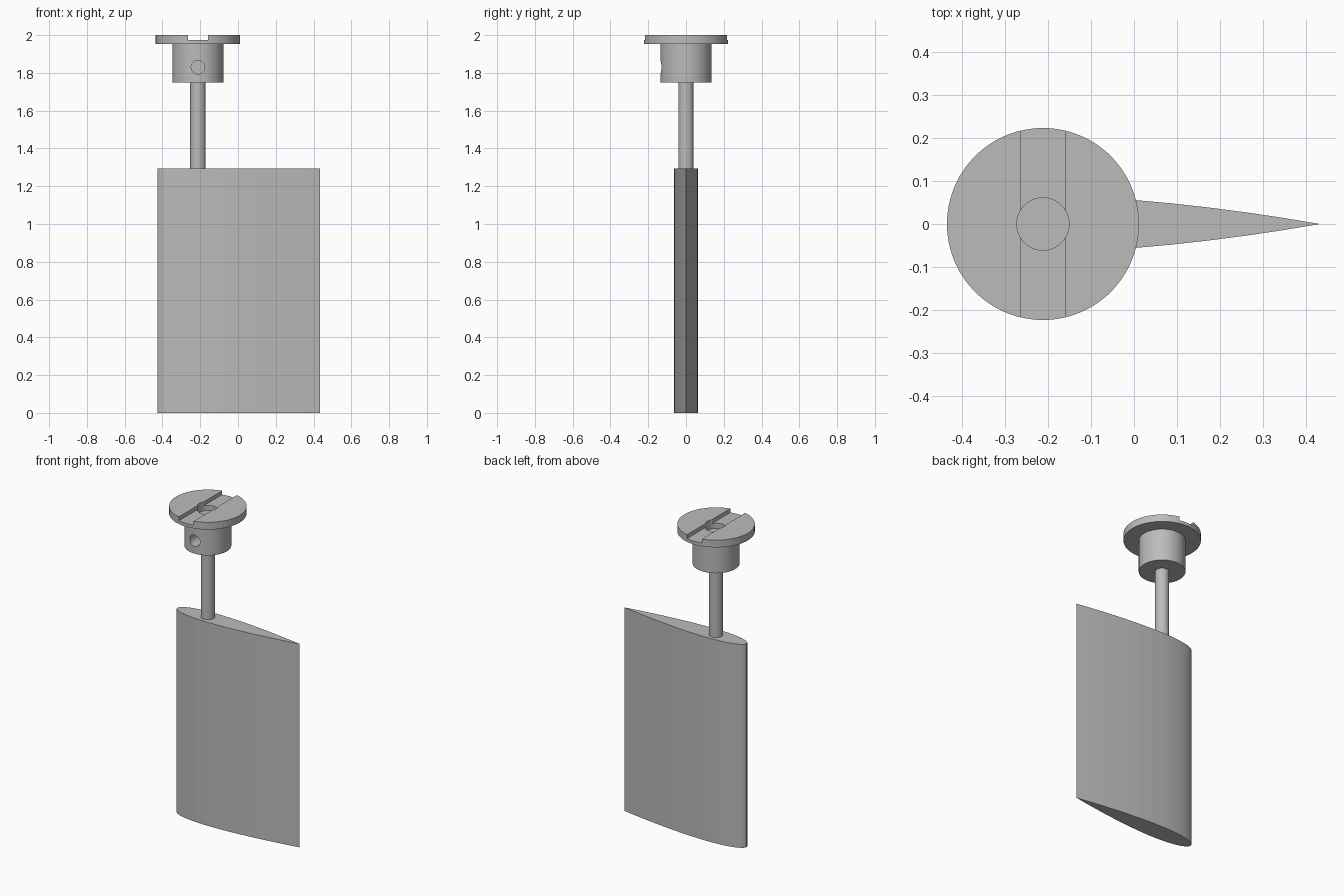
import bpy
import bmesh
import math

AXIS_X = -0.212  # shaft axis

old = bpy.data.objects.get("Cube")
if old:
    bpy.data.objects.remove(old, do_unlink=True)

grey = bpy.data.materials.new("plain grey")
grey.use_nodes = True
colour = (0.5, 0.5, 0.5, 1)
grey.diffuse_color = colour
grey.node_tree.nodes["Principled BSDF"].inputs["Base Color"].default_value = colour


def add_object(name, bm):
    mesh = bpy.data.meshes.new(name)
    bmesh.ops.recalc_face_normals(bm, faces=bm.faces)
    bm.to_mesh(mesh)
    bm.free()
    mesh.materials.append(grey)
    obj = bpy.data.objects.new(name, mesh)
    bpy.context.collection.objects.link(obj)
    return obj


def lathe(name, profile, steps=96):
    """Revolve (radius, z) points around the shaft axis."""
    bm = bmesh.new()
    verts = [bm.verts.new((AXIS_X + r, 0, z)) for r, z in profile]
    edges = [bm.edges.new(pair) for pair in zip(verts, verts[1:])]
    bmesh.ops.spin(bm, geom=verts + edges, cent=(AXIS_X, 0, 0), axis=(0, 0, 1),
                   angle=math.tau, steps=steps, use_duplicate=False)
    bmesh.ops.remove_doubles(bm, verts=bm.verts, dist=1e-5)
    return add_object(name, bm)


def rod(name, radius, z0, z1, steps=64):
    return lathe(name, [(0, z0), (radius, z0), (radius, z1), (0, z1)], steps)


def cut(obj, cutter):
    cutter.hide_render = True
    mod = obj.modifiers.new("cut", 'BOOLEAN')
    mod.operation = 'DIFFERENCE'
    mod.solver = 'EXACT'
    mod.object = cutter
    bpy.context.view_layer.objects.active = obj
    bpy.ops.object.modifier_apply(modifier=mod.name)
    bpy.data.objects.remove(cutter, do_unlink=True)


def smooth(obj):
    bpy.ops.object.select_all(action='DESELECT')
    obj.select_set(True)
    bpy.context.view_layer.objects.active = obj
    bpy.ops.object.shade_smooth_by_angle(angle=math.radians(30))


# Rudder blade: symmetric airfoil section with a sharp trailing edge
def half_thickness(u):
    return 5 * 0.147 * (0.2969 * math.sqrt(u) - 0.126 * u - 0.3516 * u**2
                        + 0.2843 * u**3 - 0.1036 * u**4)


chord, nose = 0.86, -0.427
stations = [0.005, 0.0125, 0.025, 0.05, 0.075, 0.1, 0.15, 0.2, 0.25, 0.3] + \
           [0.1 * i for i in range(4, 10)]
upper = [(nose + u * chord, half_thickness(u) * chord) for u in stations]
outline = [(nose, 0)] + upper + [(nose + chord, 0)] + [(x, -y) for x, y in reversed(upper)]
bm = bmesh.new()
base = bm.faces.new([bm.verts.new((x, y, 0)) for x, y in outline])
top = bmesh.ops.extrude_face_region(bm, geom=[base], use_keep_orig=True)["geom"]
bmesh.ops.translate(bm, vec=(0, 0, 1.295),
                    verts=[v for v in top if isinstance(v, bmesh.types.BMVert)])
blade = add_object("rudder_blade", bm)

# Shaft running from the blade into the hub
shaft = rod("shaft", 0.041, 1.25, 1.945)
smooth(shaft)

# Flanged hub
hub = lathe("flanged_hub", [(0, 1.748), (0.135, 1.748), (0.135, 1.954),
                            (0.2235, 1.954), (0.2235, 2.0), (0, 2.0)])

# Drive slot across the top of the flange
bm = bmesh.new()
bmesh.ops.create_cube(bm, size=1)
bmesh.ops.scale(bm, vec=(0.104, 0.6, 0.1), verts=bm.verts)
bmesh.ops.translate(bm, vec=(AXIS_X, 0, 2.025), verts=bm.verts)
cut(hub, add_object("slot_cutter", bm))

# Counterbore above the shaft end
cut(hub, rod("bore_cutter", 0.061, 1.942, 2.1))

# Grub screw hole in the front of the hub
screw = rod("screw_cutter", 0.036, -0.06, 0.06)
screw.data.transform(screw.matrix_world.Translation((-AXIS_X, 0, 0)))
screw.rotation_euler.x = math.pi / 2
screw.location = (AXIS_X, -0.11, 1.83)
bpy.context.view_layer.update()
cut(hub, screw)
smooth(hub)
